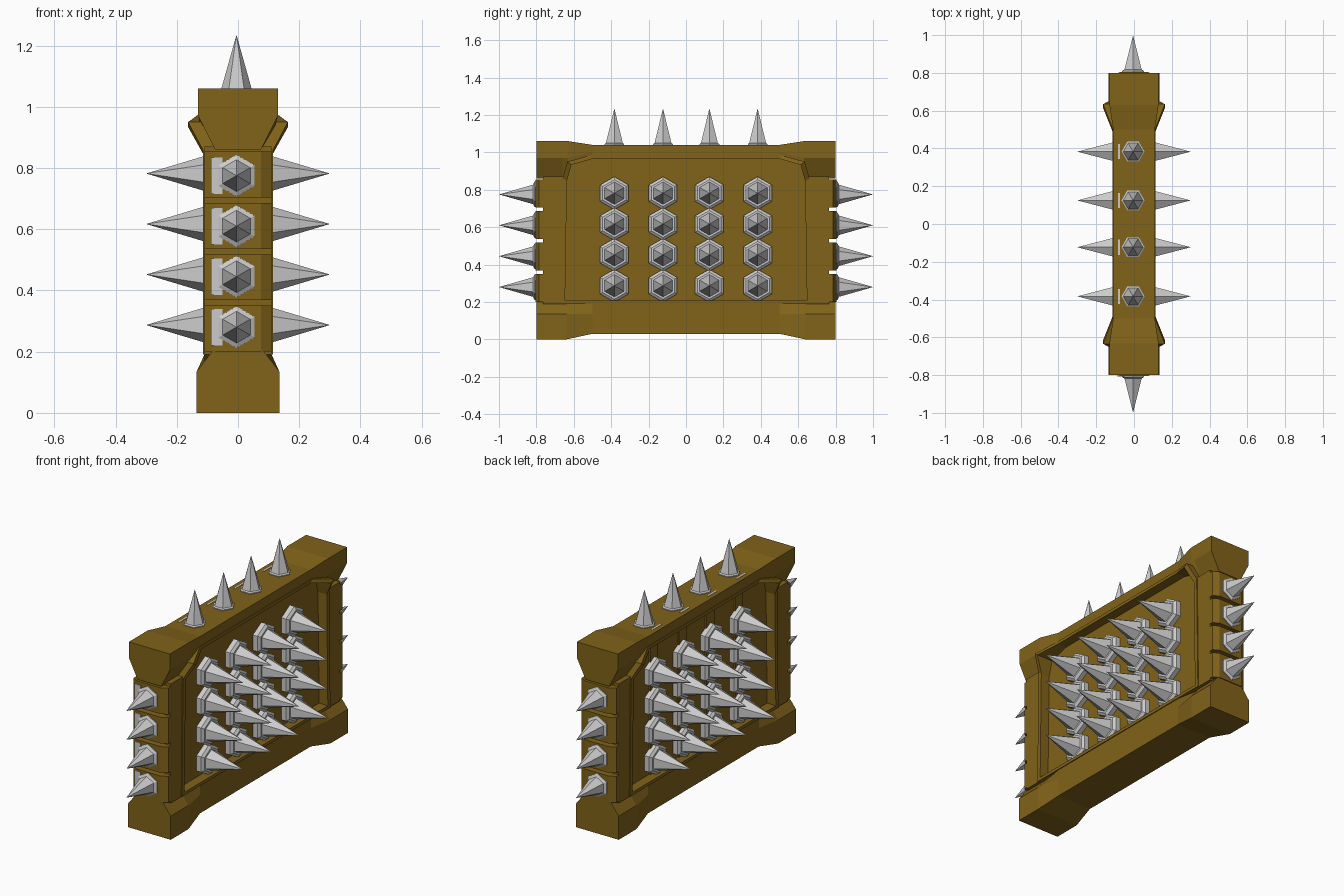
import bpy, bmesh, math
from mathutils import Vector

if "Cube" in bpy.data.objects:
    bpy.data.objects.remove(bpy.data.objects["Cube"])

wood = bpy.data.materials.new("brown_wood")
wood.diffuse_color = (0.22, 0.125, 0.01, 1)
wood.use_nodes = True
wood.node_tree.nodes["Principled BSDF"].inputs["Base Color"].default_value = wood.diffuse_color


def make(name, rings, mat=None, closed=False):
    """Skin a series of equal-length vertex rings into one mesh."""
    bm = bmesh.new()
    vs = [[bm.verts.new(p) for p in r] for r in rings]
    n = len(vs[0])
    pairs = list(zip(vs, vs[1:])) + ([(vs[-1], vs[0])] if closed else [])
    for a, b in pairs:
        for i in range(n):
            j = (i + 1) % n
            bm.faces.new((a[i], a[j], b[j], b[i]))
    if not closed:
        bm.faces.new(vs[0])
        bm.faces.new(vs[-1])
    bmesh.ops.remove_doubles(bm, verts=bm.verts, dist=1e-5)
    bmesh.ops.recalc_face_normals(bm, faces=bm.faces)
    me = bpy.data.meshes.new(name)
    bm.to_mesh(me)
    bm.free()
    ob = bpy.data.objects.new(name, me)
    bpy.context.collection.objects.link(ob)
    if mat:
        me.materials.append(mat)
    return ob


def box(name, lo, hi, mat=None):
    rings = [[(lo[0], lo[1], z), (hi[0], lo[1], z), (hi[0], hi[1], z), (lo[0], hi[1], z)]
             for z in (lo[2], hi[2])]
    return make(name, rings, mat)


def beam(name, stations):
    """Loft mirrored half-profiles (x, z) along y, mirrored end to end."""
    full = [(-y, p) for y, p in reversed(stations)] + stations
    rings = [[(x, y, z) for x, z in p] + [(-x, y, z) for x, z in reversed(p)]
             for y, p in full]
    return make(name, rings, wood)


def spike(name, origin, direction, profile):
    """Six-sided spike: profile of (distance, radius), last point is the tip."""
    d = Vector(direction)
    u = Vector((1, 0, 0)) if d.z else Vector((0, 0, 1))
    v = d.cross(u)
    o = Vector(origin)
    rings = [[o + d * h + r * (math.cos(k * math.pi / 3) * u + math.sin(k * math.pi / 3) * v)
              for k in range(6)] for h, r in profile]
    return make(name, rings)


# Top and bottom beams with heavy end blocks
top_end = [(.13, 1.06), (.13, .97), (.075, .86)]
beam("top_beam", [(.5, [(.11, 1.04), (.11, 1.0), (.11, .97)]),
                  (.63, [(.13, 1.06), (.13, .97), (.12, .93)]),
                  (.66, top_end), (.8, top_end)])
low_end = [(.135, 0), (.135, .135), (.085, .2)]
beam("bottom_beam", [(.5, [(.11, .03), (.11, .135), (.11, .19)]),
                     (.64, low_end), (.8, low_end)])

# Recessed wall panel
box("wall_panel", (-.06, -.67, .15), (.06, .67, 1.0), wood)

# Raised rim round the panel on both faces, flaring at the upper corners
half = [(.67, .19, .115), (.66, .86, .115), (.635, .95, .163), (.51, .985, .115)]
path = half + [(-y, z, x) for y, z, x in reversed(half)]
for side, s in (("right", 1), ("left", -1)):
    rings = []
    for y, z, x in path:
        yi, zi = y * .965, .59 + (z - .59) * .955
        rings.append([(s * .05, y, z), (s * x, y, z), (s * x, yi, zi), (s * .05, yi, zi)])
    make("panel_rim_" + side, rings, wood, closed=True)

rows = (.28, .445, .61, .775)
cols = (-.383, -.123, .125, .383)

# End posts with four stacked chamfered plates each
for end, s in (("back", 1), ("front", -1)):
    box("end_post_" + end, (-.11, min(s * .65, s * .765), .19),
        (.11, max(s * .65, s * .765), .87), wood)
    for i in range(4):
        z0 = .2 + i * .168
        prof = [(.11, .74), (.11, .785), (.075, .805), (-.075, .805), (-.11, .785), (-.11, .74)]
        make("end_plate_" + end, [[(x, s * y, z) for x, y in prof]
                                  for z in (z0, z0 + .15)], wood)
    # End spikes
    for z in rows:
        spike("end_spike_" + end, (-.005, 0, z), (0, s, 0),
              [(.78, .068), (.81, .068), (.818, .052), (1.0, 0)])

# Face spikes on hexagonal nuts
for side, s in (("right", 1), ("left", -1)):
    for y in cols:
        for z in rows:
            spike("face_spike_" + side, (0, y, z + .007), (s, 0, 0),
                  [(.055, .088), (.088, .088), (.1, .072), (.1, .06), (.3, 0)])

# Top spikes
for y in cols:
    spike("top_spike", (-.005, y, 0), (0, 0, 1),
          [(1.02, .061), (1.045, .061), (1.05, .052), (1.235, 0)])
    # Metal clips beside the top spikes and backing slats on the left face
    box("top_clip", (-.085, y - .04, 1.02), (-.075, y + .04, 1.042))
    box("backing_slat", (-.068, y - .035, .2), (-.05, y + .035, .96), wood)

# Metal clips beside the front spikes
for z in rows:
    box("front_clip", (-.088, -.808, z - .06), (-.05, -.78, z + .06))
